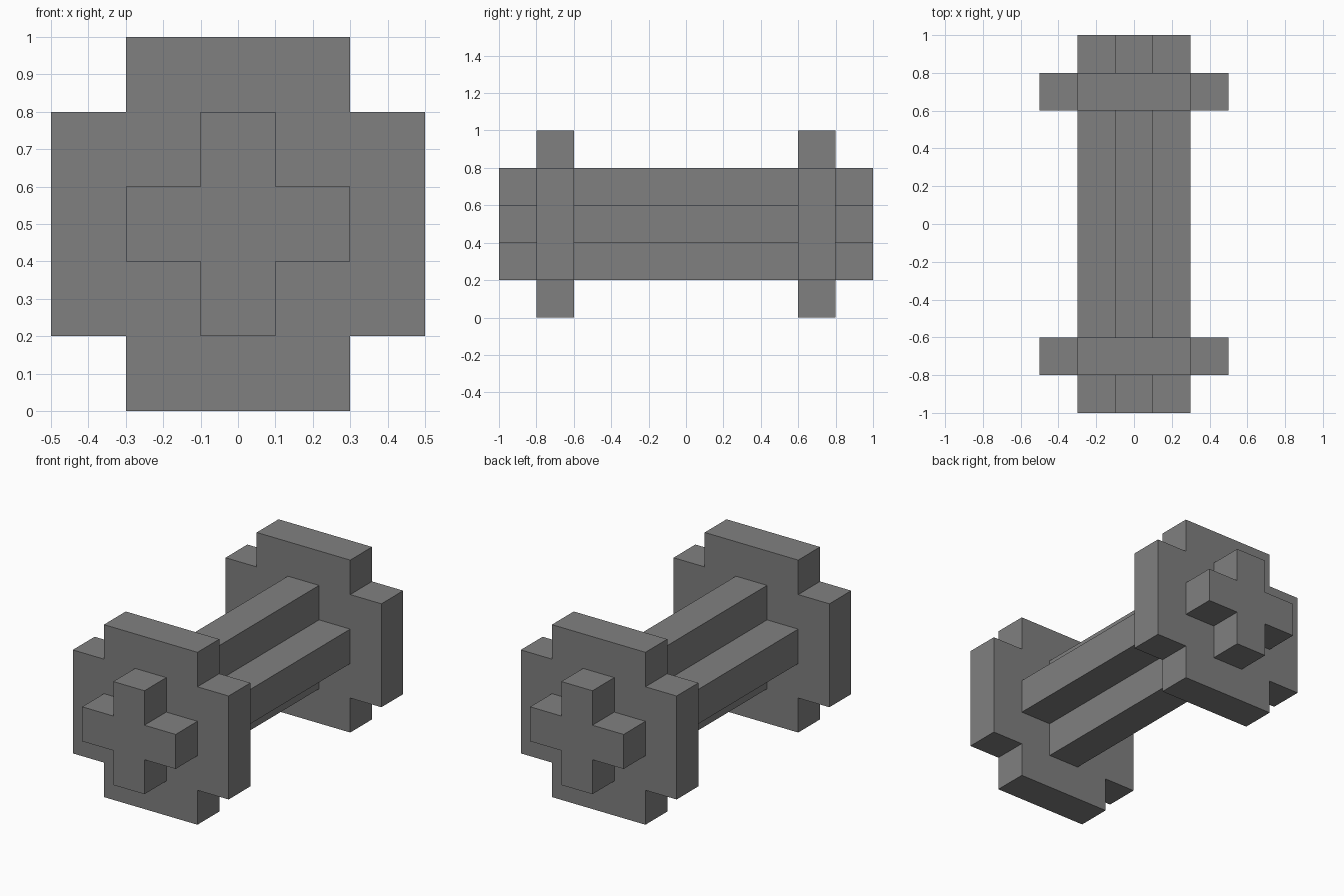
import bpy, bmesh

if "Cube" in bpy.data.objects:
    bpy.data.objects.remove(bpy.data.objects["Cube"])

grey = bpy.data.materials.new("iron grey")
grey.diffuse_color = (0.216, 0.216, 0.216, 1)
grey.use_nodes = True
grey.node_tree.nodes["Principled BSDF"].inputs["Base Color"].default_value = grey.diffuse_color


def cross_prism(name, wide, narrow, y0, y1, cz=0.5):
    """Extrude a plus-shaped outline (half sizes wide, narrow) from y0 to y1."""
    quarter = [(wide, narrow), (narrow, narrow), (narrow, wide)]
    outline = []
    for turn in range(4):
        outline += quarter
        quarter = [(-z, x) for x, z in quarter]
    bm = bmesh.new()
    face = bm.faces.new([bm.verts.new((x, y0, z + cz)) for x, z in outline])
    new = bmesh.ops.extrude_face_region(bm, geom=[face])["geom"]
    moved = [v for v in new if isinstance(v, bmesh.types.BMVert)]
    bmesh.ops.translate(bm, verts=moved, vec=(0, y1 - y0, 0))
    bmesh.ops.recalc_face_normals(bm, faces=bm.faces)
    mesh = bpy.data.meshes.new(name)
    bm.to_mesh(mesh)
    bm.free()
    mesh.materials.append(grey)
    obj = bpy.data.objects.new(name, mesh)
    bpy.context.collection.objects.link(obj)
    return obj


# Long bar with a plus-shaped section
cross_prism("bar", 0.3, 0.1, -1.0, 1.0)

# Notched weight plates near both ends
cross_prism("front_plate", 0.5, 0.3, -0.8, -0.6)
cross_prism("back_plate", 0.5, 0.3, 0.6, 0.8)
